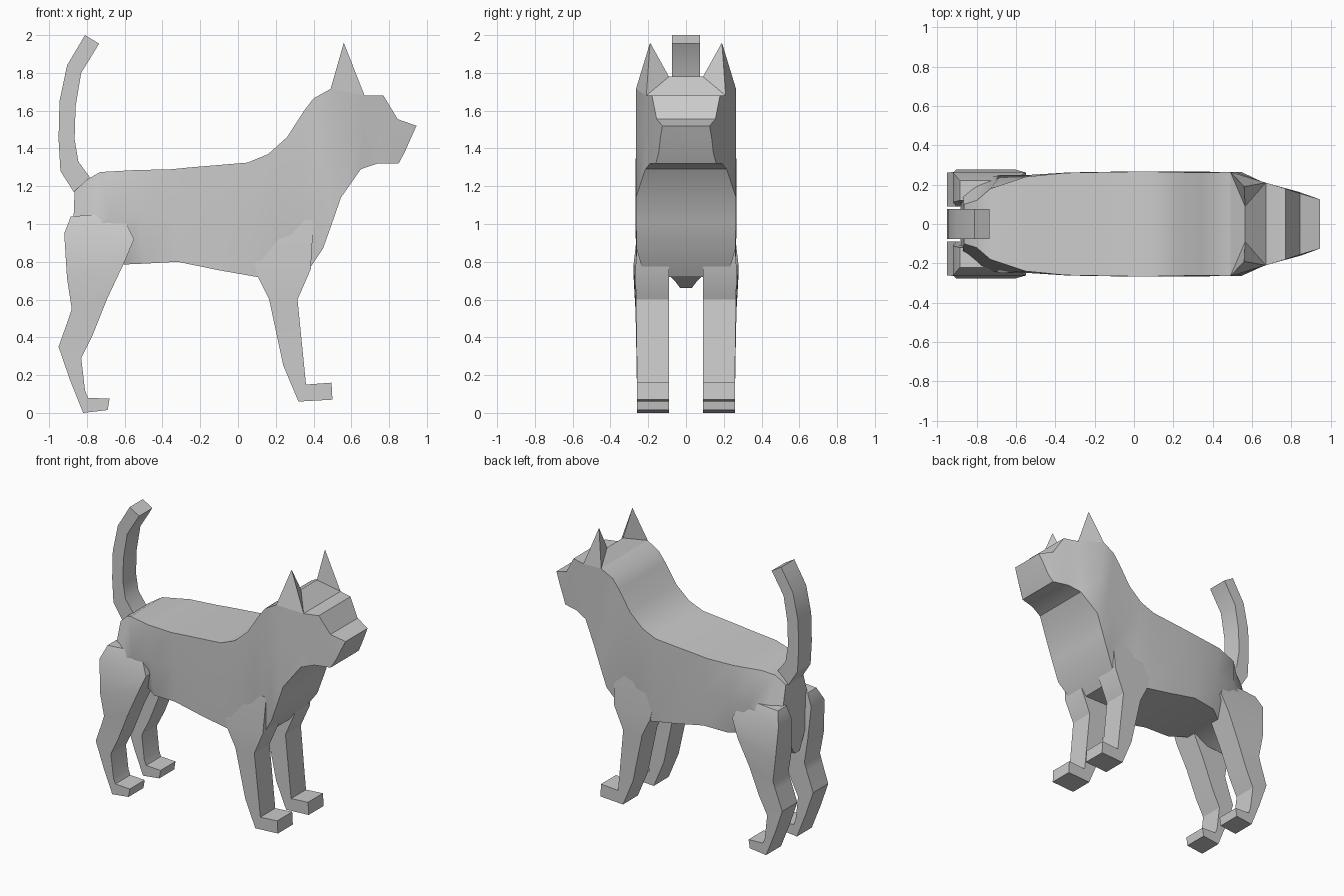
import bpy, bmesh, math

coat = bpy.data.materials.new("grey coat")
coat.diffuse_color = (0.6, 0.6, 0.6, 1)


def make(name, verts, faces):
    """Mesh object with outward normals and sharp edges kept."""
    mesh = bpy.data.meshes.new(name)
    obj = bpy.data.objects.new(name, mesh)
    bpy.context.collection.objects.link(obj)
    bm = bmesh.new()
    vs = [bm.verts.new(v) for v in verts]
    for f in faces:
        bm.faces.new([vs[i] for i in f])
    bmesh.ops.recalc_face_normals(bm, faces=bm.faces[:])
    bm.to_mesh(mesh)
    bm.free()
    mesh.materials.append(coat)
    bpy.ops.object.select_all(action='DESELECT')
    obj.select_set(True)
    bpy.context.view_layer.objects.active = obj
    bpy.ops.object.shade_smooth_by_angle(angle=math.radians(28))
    return obj


def loft(name, rings):
    """Skin closed rings of equal point count and cap both ends."""
    n = len(rings[0])
    faces = [list(range(n)), [len(rings) * n - 1 - i for i in range(n)]]
    for r in range(len(rings) - 1):
        for i in range(n):
            j = (i + 1) % n
            a, b = r * n, (r + 1) * n
            faces.append([a + i, a + j, b + j, b + i])
    return make(name, [p for ring in rings for p in ring], faces)


def limb(name, sections, side=1):
    """Sections: back x, back z, front x, front z, inner y, outer y."""
    rings = []
    for bx, bz, fx, fz, yi, yo in sections:
        yi, yo = yi * side, yo * side
        rings.append([(bx, yi, bz), (fx, yi, fz), (fx, yo, fz), (bx, yo, bz)])
    return loft(name, rings)


# Body, neck and muzzle: top x, z, half width; bottom x, z, half width; middle half width
body = [
    (-.865, 1.175, .10, -.885, .66, .03, .17),
    (-.80, 1.235, .12, -.78, .70, .06, .225),
    (-.73, 1.275, .18, -.62, .785, .15, .25),
    (-.55, 1.285, .24, -.50, .79, .24, .25),
    (-.35, 1.29, .26, -.32, .80, .26, .262),
    (-.25, 1.30, .262, -.10, .755, .262, .265),
    (.05, 1.325, .267, .10, .72, .262, .268),
    (.16, 1.37, .265, .24, .72, .24, .266),
    (.26, 1.46, .263, .35, .72, .22, .265),
    (.35, 1.60, .262, .45, .87, .262, .265),
    (.40, 1.665, .262, .50, 1.01, .264, .265),
    (.49, 1.715, .265, .545, 1.14, .265, .265),
    (.67, 1.68, .21, .65, 1.29, .215, .212),
    (.77, 1.68, .18, .74, 1.32, .19, .185),
    (.845, 1.555, .155, .85, 1.32, .16, .16),
    (.945, 1.52, .125, .88, 1.375, .145, .137),
]
rings = []
for tx, tz, th, bx, bz, bh, mh in body:
    mx, mz = (tx + bx) / 2, (tz + bz) / 2
    rings.append([(tx, -th, tz), (tx, th, tz), (mx, mh, mz),
                  (bx, bh, bz), (bx, -bh, bz), (mx, -mh, mz)])
loft("body", rings)

# Forehead with the two pointed ears: back, front, peak and tip on each side
crest = []
for s in (1, -1):
    crest += [(.49, s * .265, 1.715), (.67, s * .21, 1.68),
              (.565, s * .09, 1.78), (.56, s * .19, 1.96)]
make("forehead_and_ears", crest, [
    [0, 2, 6, 4], [1, 2, 6, 5], [0, 1, 5, 4],
    [0, 3, 1], [0, 2, 3], [1, 3, 2],
    [4, 7, 5], [4, 6, 7], [5, 7, 6]])

# Tail, curving up
tail = [(-.87, 1.17, -.775, 1.235), (-.94, 1.28, -.845, 1.33),
        (-.95, 1.45, -.865, 1.45), (-.945, 1.65, -.86, 1.62),
        (-.905, 1.84, -.83, 1.80), (-.81, 2.0, -.735, 1.955)]
limb("tail", [t + (-.075, .075) for t in tail])

# Legs, each running from shoulder or thigh to paw
front = [
    (.04, 1.02, .40, 1.02, .10, .250),
    (.10, .73, .385, .76, .09, .268),
    (.165, .60, .315, .60, .09, .265),
    (.24, .25, .35, .25, .09, .26),
    (.32, .06, .36, .15, .09, .26),
    (.50, .07, .495, .16, .09, .26),
]
hind = [
    (-.885, 1.04, -.62, 1.06, .12, .220),
    (-.92, .95, -.55, .92, .11, .262),
    (-.905, .71, -.605, .79, .09, .277),
    (-.88, .55, -.69, .61, .09, .268),
    (-.90, .49, -.77, .41, .09, .265),
    (-.95, .35, -.83, .29, .09, .262),
    (-.89, .175, -.81, .12, .09, .26),
    (-.82, 0, -.795, .08, .09, .26),
    (-.69, .015, -.68, .075, .09, .26),
]
for side, label in ((1, "left"), (-1, "right")):
    limb("front_leg_" + label, front, side)
    limb("hind_leg_" + label, hind, side)
